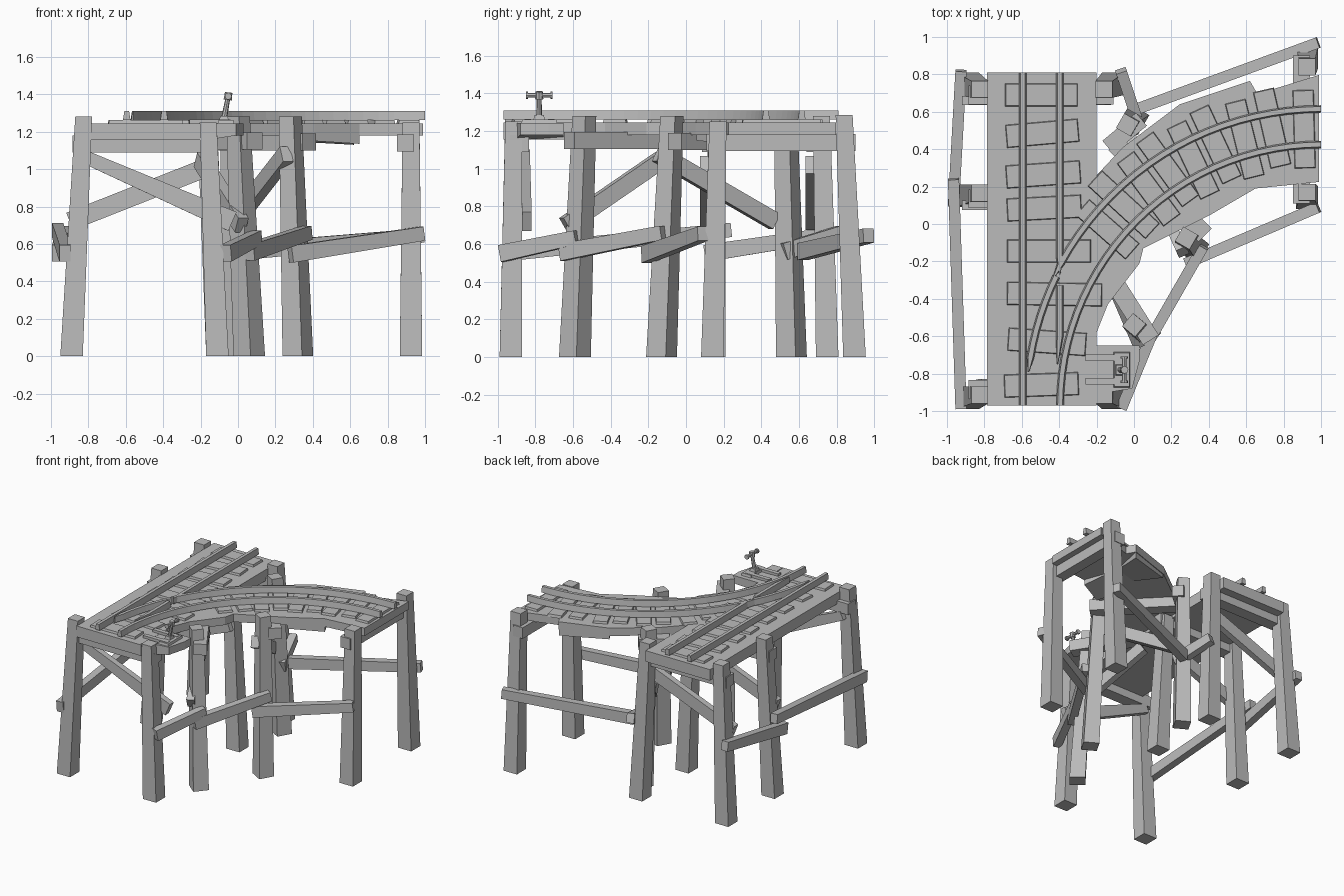
import bpy, bmesh, math
from mathutils import Vector

grey = bpy.data.materials.new("weathered grey")
grey.diffuse_color = (0.5, 0.5, 0.5, 1)


def make(name, bm):
    bmesh.ops.recalc_face_normals(bm, faces=bm.faces)
    me = bpy.data.meshes.new(name)
    bm.to_mesh(me)
    bm.free()
    me.materials.append(grey)
    ob = bpy.data.objects.new(name, me)
    bpy.context.collection.objects.link(ob)
    return ob


def loft(name, rings):
    """Closed solid through a list of equal-length point rings."""
    bm = bmesh.new()
    rows = [[bm.verts.new(p) for p in r] for r in rings]
    n = len(rows[0])
    for a, b in zip(rows, rows[1:]):
        for i in range(n):
            j = (i + 1) % n
            bm.faces.new((a[i], a[j], b[j], b[i]))
    bm.faces.new(rows[0])
    bm.faces.new(rows[-1])
    return make(name, bm)


def prism(name, pts, z0, z1):
    if not isinstance(z0, (list, tuple)):
        z0 = [z0] * len(pts)
    return loft(name, [[(x, y, z) for (x, y), z in zip(pts, z0)],
                       [(x, y, z1) for x, y in pts]])


def square(x, y, z, sx, sy, ang):
    c, s = math.cos(ang), math.sin(ang)
    return [(x + u * sx / 2 * c - v * sy / 2 * s, y + u * sx / 2 * s + v * sy / 2 * c, z)
            for u, v in ((-1, -1), (1, -1), (1, 1), (-1, 1))]


def post(name, top, bottom, z=1.28, deg=0):
    a = math.radians(deg)
    return loft(name, [square(*bottom, 0, 0.12, 0.12, a), square(*top, z, 0.09, 0.09, a)])


def beam(name, p0, p1, w, h, h1=None):
    p0, p1 = Vector(p0), Vector(p1)
    d = (p1 - p0).normalized()
    s = d.cross(Vector((0, 0, 1))).normalized()
    u = s.cross(d)
    return loft(name, [[p + s * a * w / 2 + u * b * k / 2
                        for a, b in ((-1, -1), (1, -1), (1, 1), (-1, 1))]
                       for p, k in ((p0, h), (p1, h1 or h))])


def slab(name, x, y, sx, sy, deg, z0, z1):
    a = math.radians(deg)
    return loft(name, [square(x, y, z0, sx, sy, a), square(x, y, z1, sx - 0.01, sy - 0.01, a)])


CX, CY = 1.0, -0.97     # centre of the curved track


def arc(r, a0, a1, n):
    out = []
    for i in range(n + 1):
        a = math.radians(a0 + (a1 - a0) * i / n)
        out.append((CX + r * math.cos(a), CY + r * math.sin(a)))
    return out


def rail(name, pts, point_start=False):
    rings = []
    for i, p in enumerate(pts):
        a, b = Vector(pts[max(i - 1, 0)]), Vector(pts[min(i + 1, len(pts) - 1)])
        d = (b - a).normalized()
        s = Vector((-d.y, d.x))
        k = 0.2 if point_start and i == 0 else 1
        rings.append([(p[0] + s.x * o * k, p[1] + s.y * o * k, z) for o, z in
                      ((-0.02, 1.262), (0.02, 1.262), (0.013, 1.31), (-0.013, 1.31))])
    return loft(name, rings)


# Decks
prism("straight_deck", [(-0.785, -0.97), (-0.2, -0.97), (-0.2, 0.81), (-0.785, 0.81)], 1.155, 1.245)
prism("curved_deck", [(-0.2, 0.26), (-0.06, 0.41), (0.245, 0.64), (0.62, 0.765), (0.66, 0.695),
                      (0.99, 0.797), (0.99, 0.225), (0.65, 0.19), (0.41, 0.05), (0.05, -0.13),
                      (0.03, -0.21), (-0.14, -0.43), (-0.2, -0.58)], 1.18, 1.245)
prism("outer_sagging_plank", [(0.25, 0.635), (0.62, 0.76), (0.56, 0.48), (0.36, 0.42)],
      [1.15, 1.13, 1.175, 1.175], 1.22)
prism("inner_sagging_plank", [(0.41, 0.055), (0.65, 0.195), (0.58, 0.38), (0.33, 0.25)],
      [1.15, 1.135, 1.175, 1.175], 1.22)
prism("lever_deck", [(-0.2, -0.91), (-0.01, -0.88), (0.03, -0.73), (0.03, -0.65), (-0.2, -0.65)],
      [1.15, 1.18, 1.18, 1.18, 1.17], 1.243)

# Sleepers under the straight track: x, y, length, turn
for x, y, l, t in ((-0.495, 0.69, 0.39, 0), (-0.49, 0.485, 0.39, 5), (-0.485, 0.265, 0.4, 4),
                   (-0.48, 0.085, 0.4, 3), (-0.455, -0.145, 0.45, 0), (-0.425, -0.375, 0.51, -1),
                   (-0.465, -0.63, 0.42, -4), (-0.495, -0.86, 0.4, 2)):
    slab("straight_sleeper", x, y, l, 0.125, t, 1.24, 1.262)

# Sleepers fanned along the curve
for i, a in enumerate((93.5, 100, 106, 112, 117.5, 123, 128.5, 134.5, 140.5)):
    x, y = arc(1.49 + (0.015 if i % 2 else -0.01), a, a, 1)[0]
    slab("curved_sleeper", x, y, 0.42 if i < 8 else 0.36, 0.115, a + (3 if i % 2 else -2), 1.24, 1.262)

# Rails: two straight, two curved, points tapered at the switch
rail("left_straight_rail", [(-0.595, -0.97), (-0.595, 0.81)])
rail("right_straight_rail", [(-0.41, -0.75), (-0.397, -0.6), (-0.397, -0.33)], True)
rail("right_straight_rail_far", [(-0.397, -0.27), (-0.397, -0.18), (-0.397, 0.81)], True)
rail("inner_curved_rail", arc(1.395, 180, 90, 26))
rail("outer_curved_rail_blade", arc(1.575, 173.5, 154, 7), True)
rail("outer_curved_rail", arc(1.585, 154.5, 90, 20), True)

# Posts and crossbeams of the straight trestle
for y, yb in ((-0.915, -0.93), (0.165, 0.15), (0.72, 0.75)):
    post("left_post", (-0.825, y), (-0.89, yb))
    if y != 0.165:
        post("right_post", (-0.16, y), (-0.11, yb), 1.25 if y < 0 else 1.28)
    else:
        post("right_post", (-0.17, y), (-0.11, yb), 1.17)
    yc = y + (0.03 if y < 0 else -0.03)
    beam("crossbeam", (-0.885, yc, 1.135), (-0.11, yc, 1.135), 0.1, 0.09)

# Posts of the curved trestle
post("inner_post_front", (0.0, -0.54), (0.06, -0.59), deg=-40)
post("inner_post_middle", (0.28, -0.075), (0.32, -0.13), deg=-30)
post("inner_post_end", (0.925, 0.17), (0.925, 0.14), 1.25)
post("outer_post_end", (0.925, 0.84), (0.925, 0.895), 1.285)
post("outer_post_middle", (-0.035, 0.53), (0.0, 0.56), deg=-30)

# Crossbeams of the curved trestle
beam("curve_crossbeam_front", (0.09, -0.62, 1.15), (-0.22, -0.13, 1.15), 0.1, 0.09)
beam("curve_crossbeam_middle", (0.38, -0.06, 1.145), (-0.1, 0.43, 1.145), 0.1, 0.09)
beam("curve_crossbeam_end", (0.895, 0.11, 1.14), (0.895, 0.9, 1.14), 0.09, 0.09)
beam("outer_post_bracket", (-0.14, 0.41, 1.15), (0.04, 0.56, 1.15), 0.09, 0.09)

# Side rails tying neighbouring posts
for p0, p1 in (((-0.925, -0.985, 0.55), (-0.965, 0.24, 0.675)),
               ((-0.965, 0.1, 0.55), (-0.925, 0.82, 0.66)),
               ((-0.065, -0.98, 0.55), (0.1, -0.58, 0.635)),
               ((0.06, -0.66, 0.555), (0.37, -0.12, 0.66)),
               ((0.28, -0.21, 0.545), (0.985, 0.09, 0.655)),
               ((0.03, 0.62, 0.56), (0.985, 0.97, 0.645)),
               ((0.03, 0.52, 0.56), (-0.07, 0.82, 0.66))):
    beam("side_tie", p0, p1, 0.06, 0.09, 0.075)

# Diagonal braces between post pairs
beam("front_brace", (-0.83, -0.855, 1.07), (-0.03, -0.845, 0.72), 0.05, 0.07, 0.11)
beam("back_brace", (-0.9, 0.66, 0.72), (-0.14, 0.66, 1.02), 0.05, 0.1)
beam("middle_brace", (-0.9, 0.1, 0.72), (-0.14, 0.1, 1.02), 0.05, 0.1)
beam("curve_brace_front", (0.02, -0.64, 0.7), (-0.2, -0.13, 1.05), 0.06, 0.09)
beam("curve_brace_middle", (0.26, -0.15, 1.08), (-0.02, 0.47, 0.72), 0.06, 0.09)


# Switch lever with its stand
def rod(name, p0, p1, r0, r1):
    p0, p1 = Vector(p0), Vector(p1)
    q = (p1 - p0).to_track_quat('Z', 'Y')
    return loft(name, [[p + q @ Vector((r * math.cos(k * math.pi / 4), r * math.sin(k * math.pi / 4), 0))
                        for k in range(8)] for p, r in ((p0, r0), (p1, r1))])


for y in (-0.715, -0.84):
    beam("lever_timber", (-0.26, y, 1.25), (-0.04, y, 1.25), 0.035, 0.03)
slab("lever_plate", -0.065, -0.78, 0.09, 0.19, 0, 1.24, 1.262)
slab("lever_block", -0.075, -0.78, 0.05, 0.06, 0, 1.26, 1.285)
rod("lever_shaft", (-0.075, -0.78, 1.27), (-0.05, -0.78, 1.4), 0.016, 0.012)
rod("lever_handle", (-0.052, -0.85, 1.39), (-0.052, -0.71, 1.39), 0.012, 0.012)
for y in (-0.85, -0.72):
    rod("handle_end", (-0.052, y, 1.39), (-0.052, y + 0.012, 1.39), 0.019, 0.019)
rod("lever_hub", (-0.055, -0.78, 1.37), (-0.05, -0.78, 1.41), 0.022, 0.02)
